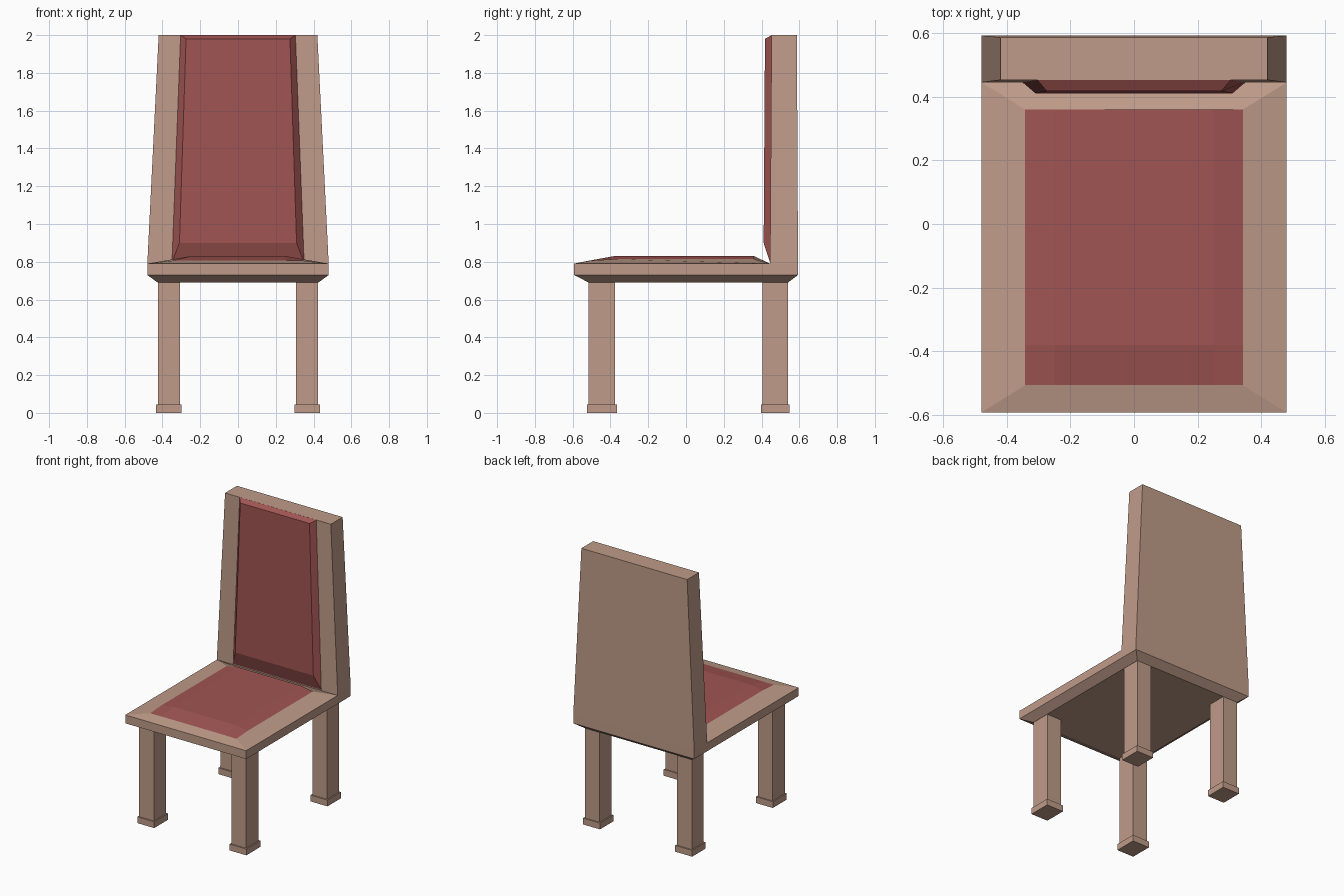
import bpy, bmesh

if "Cube" in bpy.data.objects:
    bpy.data.objects.remove(bpy.data.objects["Cube"])


def material(name, rgb):
    m = bpy.data.materials.new(name)
    m.diffuse_color = (*rgb, 1)
    m.use_nodes = True
    m.node_tree.nodes["Principled BSDF"].inputs["Base Color"].default_value = m.diffuse_color
    return m


WOOD = material("light_brown_wood", (0.52, 0.33, 0.25))
RED = material("red_upholstery", (0.35, 0.09, 0.085))


def finish(name, bm, mats):
    bmesh.ops.recalc_face_normals(bm, faces=bm.faces)
    me = bpy.data.meshes.new(name)
    bm.to_mesh(me)
    bm.free()
    for m in mats:
        me.materials.append(m)
    ob = bpy.data.objects.new(name, me)
    bpy.context.collection.objects.link(ob)
    return ob


def loft(name, rings, mat):
    """Stack of rectangles (x0, x1, y0, y1, z), closed at both ends."""
    bm = bmesh.new()
    loops = [[bm.verts.new(p) for p in ((a, c, z), (b, c, z), (b, d, z), (a, d, z))]
             for a, b, c, d, z in rings]
    for lo, hi in zip(loops, loops[1:]):
        for i in range(4):
            j = (i + 1) % 4
            bm.faces.new((lo[i], lo[j], hi[j], hi[i]))
    bm.faces.new(loops[0][::-1])
    bm.faces.new(loops[-1])
    return finish(name, bm, [mat])


# Legs with small square feet
for part, y0, y1 in (("front", -0.515, -0.375), ("back", 0.405, 0.54)):
    for side, s in (("left", -1), ("right", 1)):
        x0, x1 = sorted((s * 0.308, s * 0.424))
        loft(f"{part}_{side}_leg", [(x0, x1, y0, y1, 0.04), (x0, x1, y0, y1, 0.70)], WOOD)
        f = 0.009
        foot = (x0 - f, x1 + f, y0 - f, y1 + f)
        loft(f"{part}_{side}_foot", [(*foot, 0), (*foot, 0.045)], WOOD)

# Seat slab, chamfered underneath
loft("seat_frame", [(-0.425, 0.425, -0.515, 0.54, 0.69),
                    (-0.48, 0.48, -0.593, 0.593, 0.73),
                    (-0.48, 0.48, -0.593, 0.593, 0.79)], WOOD)

# Tapered backrest
loft("backrest", [(-0.48, 0.48, 0.445, 0.593, 0.79),
                  (-0.42, 0.42, 0.453, 0.587, 2.0)], WOOD)

# Domed seat top: wooden slopes round a red pad
bm = bmesh.new()
xs, ys = (-0.342, -0.25, 0.25, 0.342), (-0.507, -0.38, 0.36)
heights = ((0.806, 0.807, 0.807, 0.806),
           (0.814, 0.83, 0.83, 0.814),
           (0.814, 0.83, 0.83, 0.814))
g = [[bm.verts.new((x, y, z)) for x, z in zip(xs, row)] for y, row in zip(ys, heights)]
for j in range(2):
    for i in range(3):
        f = bm.faces.new((g[j][i], g[j][i + 1], g[j + 1][i + 1], g[j + 1][i]))
        f.material_index = 1
c = [bm.verts.new((x, y, 0.79)) for x, y in
     ((-0.48, -0.593), (0.48, -0.593), (0.48, 0.445), (-0.48, 0.445))]
bm.faces.new([c[0], c[1]] + g[0][::-1])
bm.faces.new([c[1], c[2], g[2][3], g[1][3], g[0][3]])
bm.faces.new([c[2], c[3]] + g[2])
bm.faces.new([c[3], c[0], g[0][0], g[1][0], g[2][0]])
bm.faces.new(c[::-1])
finish("seat_top", bm, [WOOD, RED])

# Bevelled back cushion: rear outline and raised front panel
bm = bmesh.new()
rear = [bm.verts.new(p) for p in ((-0.352, 0.447, 0.79), (0.352, 0.447, 0.79),
                                  (0.305, 0.454, 2.0), (-0.305, 0.454, 2.0))]
front = [bm.verts.new(p) for p in ((-0.31, 0.411, 0.90), (0.31, 0.411, 0.90),
                                   (0.275, 0.418, 1.98), (-0.275, 0.418, 1.98))]
for i in range(4):
    j = (i + 1) % 4
    bm.faces.new((rear[i], rear[j], front[j], front[i]))
bm.faces.new(front)
bm.faces.new(rear[::-1])
finish("back_cushion", bm, [RED])
